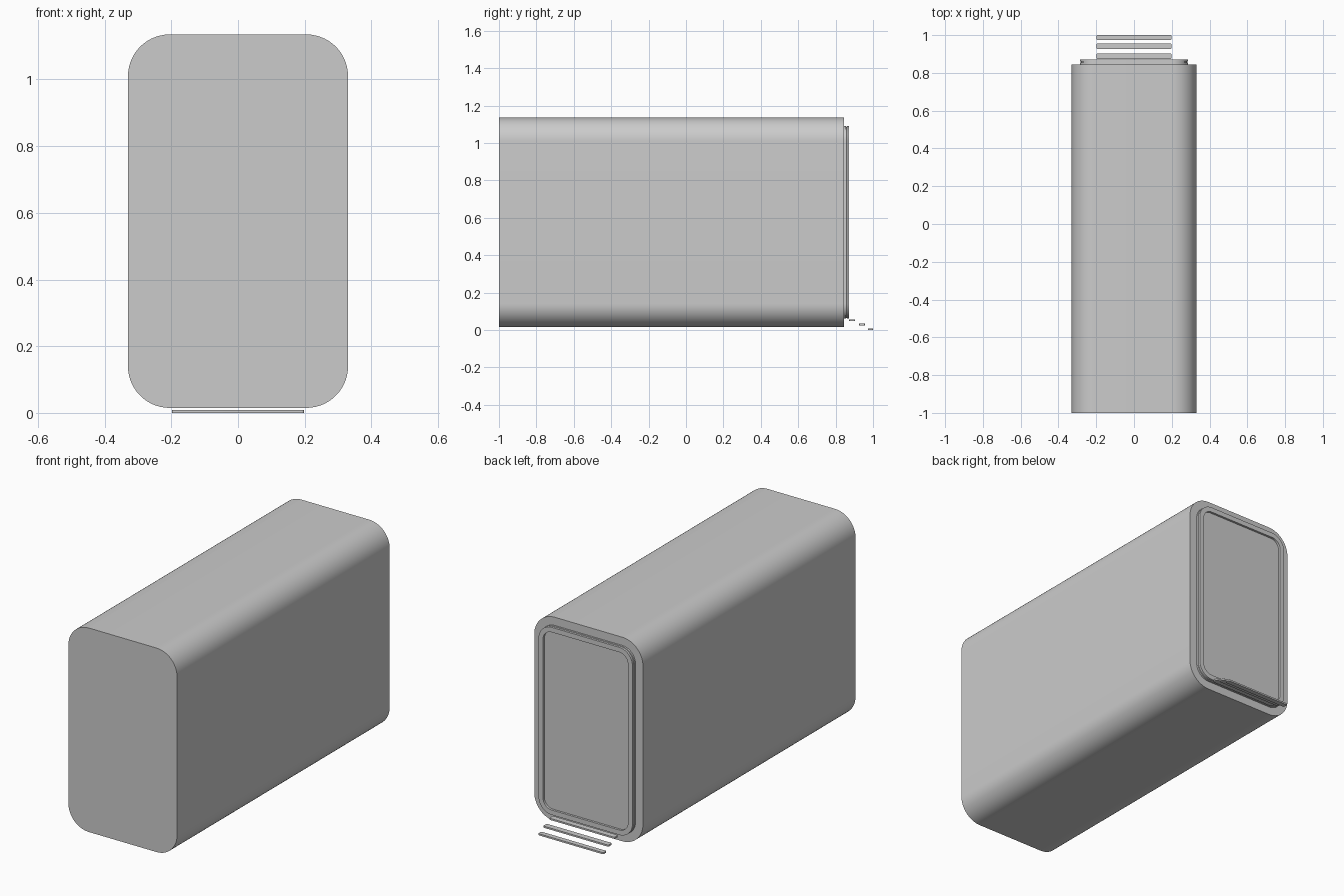
import bpy, bmesh, math

if "Cube" in bpy.data.objects:
    bpy.data.objects.remove(bpy.data.objects["Cube"])

CZ = 0.575  # height of the body centre


def outline(hw, hh, r, n=14):
    """Rounded rectangle in the local plane."""
    pts = []
    for k, (sx, sy) in enumerate([(1, 1), (-1, 1), (-1, -1), (1, -1)]):
        for i in range(n + 1):
            a = math.pi / 2 * (k + i / n)
            pts.append((sx * (hw - r) + r * math.cos(a), sy * (hh - r) + r * math.sin(a)))
    return pts


def finish(name, bm):
    bmesh.ops.recalc_face_normals(bm, faces=bm.faces)
    me = bpy.data.meshes.new(name)
    bm.to_mesh(me)
    bm.free()
    ob = bpy.data.objects.new(name, me)
    bpy.context.collection.objects.link(ob)
    bpy.ops.object.select_all(action='DESELECT')
    ob.select_set(True)
    bpy.context.view_layer.objects.active = ob
    bpy.ops.object.shade_smooth_by_angle(angle=math.radians(30))
    return ob


def loft(name, sections, place, closed=False):
    """Skin a list of (half width, half height, radius, depth) sections."""
    bm = bmesh.new()
    rings = [[bm.verts.new(place(u, v, d)) for u, v in outline(w, h, r)]
             for w, h, r, d in sections]
    pairs = list(zip(rings, rings[1:]))
    if closed:
        pairs.append((rings[-1], rings[0]))
    for a, b in pairs:
        for i in range(len(a)):
            j = (i + 1) % len(a)
            bm.faces.new((a[i], a[j], b[j], b[i]))
    if not closed:
        bm.faces.new(rings[0])
        bm.faces.new(rings[-1])
    return finish(name, bm)


def upright(u, v, d):
    return (u, d, CZ + v)


# main rounded shell
loft("body_shell", [(0.33, 0.56, 0.125, -1), (0.33, 0.56, 0.125, 0.845)], upright)

# raised door frame with a shallow groove round its edge
O, G, I = (0.285, 0.515, 0.08), (0.28, 0.51, 0.075), (0.258, 0.488, 0.053)
loft("door_frame", [(*O, 0.845), (*O, 0.855), (*G, 0.856), (*G, 0.859),
                    (*O, 0.86), (*O, 0.872), (*I, 0.872), (*I, 0.845)],
     upright, closed=True)

# door panel set just inside the frame
loft("door_panel", [(0.259, 0.489, 0.054, 0.842), (0.259, 0.489, 0.054, 0.86)], upright)

# thin steps leading down from the door
for i, (y, z) in enumerate([(0.888, 0.048), (0.941, 0.025), (0.9865, 0.0)]):
    depth = 0.0135 if i == 2 else 0.0155
    loft(f"step_{i + 1}", [(0.198, depth, 0.006, z), (0.198, depth, 0.006, z + 0.009)],
         lambda u, v, d, y=y: (u, y + v, d))
